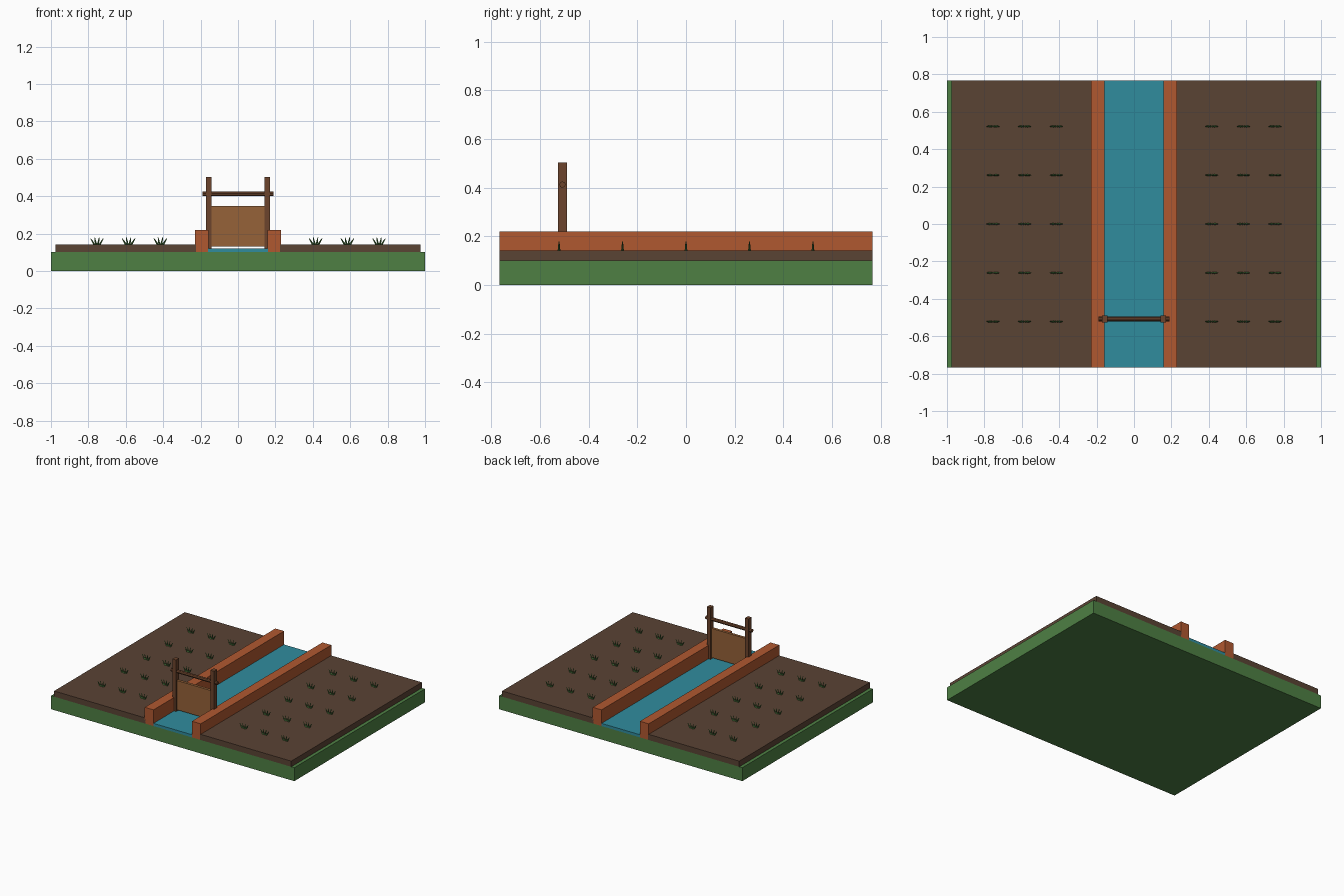
import bpy, bmesh, math
from mathutils import Matrix, Vector

if "Cube" in bpy.data.objects:
    bpy.data.objects.remove(bpy.data.objects["Cube"])


def material(name, rgb):
    m = bpy.data.materials.new(name)
    lin = [((c / 255 + 0.055) / 1.055) ** 2.4 for c in rgb]
    m.diffuse_color = (*lin, 1)
    m.use_nodes = True
    m.node_tree.nodes["Principled BSDF"].inputs["Base Color"].default_value = m.diffuse_color
    return m


GREEN = material("turf", (78, 128, 68))
SOIL = material("soil", (90, 67, 52))
CLAY = material("clay", (176, 88, 48))
WATER = material("water", (48, 140, 158))
WOOD = material("dark_wood", (108, 68, 44))
PLANK = material("plank_wood", (150, 98, 56))
SPROUT = material("sprout", (74, 124, 62))


def finish(name, bm, mat):
    me = bpy.data.meshes.new(name)
    bm.to_mesh(me)
    bm.free()
    me.materials.append(mat)
    ob = bpy.data.objects.new(name, me)
    bpy.context.collection.objects.link(ob)
    return ob


def box(name, x, y, z, mat):
    """Box from (min, max) ranges."""
    bm = bmesh.new()
    centre = Vector([(r[0] + r[1]) / 2 for r in (x, y, z)])
    size = [r[1] - r[0] for r in (x, y, z)]
    bmesh.ops.create_cube(bm, size=1, matrix=Matrix.Translation(centre) @ Matrix.Diagonal((*size, 1)))
    return finish(name, bm, mat)


D = 0.767          # half depth
GATE_Y = -0.508

# Ground slab and water channel
box("ground", (-1, 1), (-D, D), (0, 0.10), GREEN)
box("water", (-0.16, 0.16), (-D, D), (0.10, 0.12), WATER)

# Fields, channel walls and gate posts on both sides
for side, s in (("left", -1), ("right", 1)):
    def span(a, b):
        return tuple(sorted((s * a, s * b)))
    box(side + "_field", span(0.225, 0.975), (-D, D), (0.10, 0.142), SOIL)
    box(side + "_channel_wall", span(0.158, 0.23), (-D, D), (0.10, 0.22), CLAY)
    box(side + "_gate_post", span(0.141, 0.172), (GATE_Y - 0.018, GATE_Y + 0.018), (0.12, 0.503), WOOD)

# Gate panel
box("gate_panel", (-0.141, 0.141), (GATE_Y - 0.01, GATE_Y + 0.01), (0.131, 0.348), PLANK)

# Crossbar
bm = bmesh.new()
bmesh.ops.create_cone(bm, cap_ends=True, segments=8, radius1=0.013, radius2=0.013, depth=0.38,
                      matrix=Matrix.Translation((0, GATE_Y, 0.413)) @ Matrix.Rotation(math.pi / 2, 4, 'Y'))
finish("gate_crossbar", bm, WOOD)

# Sprouts: fans of tapered blades in rows
for side, s in (("left", -1), ("right", 1)):
    bm = bmesh.new()
    for x in (0.415, 0.585, 0.754):
        for j in range(-2, 3):
            for tilt in (-32, -11, 11, 32):
                t = math.radians(tilt)
                base = Vector((s * x + 0.012 * math.sin(t) / 0.53, j * 0.261, 0.138))
                mat = (Matrix.Translation(base) @ Matrix.Rotation(t, 4, 'Y')
                       @ Matrix.Translation((0, 0, 0.021)))
                bmesh.ops.create_cone(bm, cap_ends=True, segments=4, radius1=0.006,
                                      radius2=0.002, depth=0.042, matrix=mat)
    finish(side + "_sprouts", bm, SPROUT)
